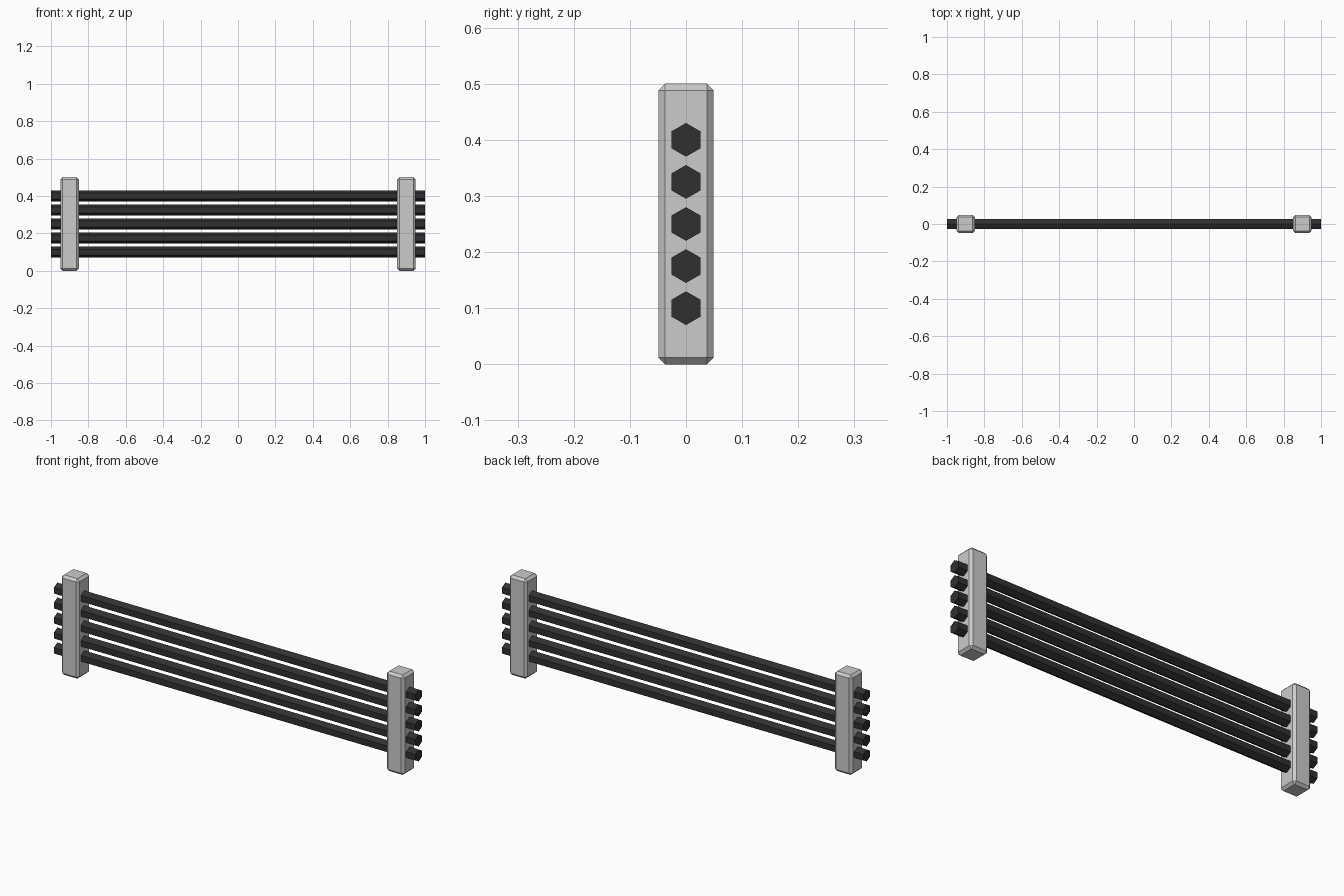
import bpy, bmesh
from math import radians
from mathutils import Matrix

if "Cube" in bpy.data.objects:
    bpy.data.objects.remove(bpy.data.objects["Cube"])

dark = bpy.data.materials.new("dark_metal")
dark.diffuse_color = (0.03, 0.03, 0.03, 1)
dark.use_nodes = True
dark.node_tree.nodes["Principled BSDF"].inputs["Base Color"].default_value = dark.diffuse_color


def add_object(name, bm, material=None):
    mesh = bpy.data.meshes.new(name)
    bm.to_mesh(mesh)
    bm.free()
    obj = bpy.data.objects.new(name, mesh)
    bpy.context.collection.objects.link(obj)
    if material:
        mesh.materials.append(material)
    return obj


# Chamfered square posts
for side, x in (("left", -0.9), ("right", 0.9)):
    bm = bmesh.new()
    size = Matrix.Diagonal((0.098, 0.098, 0.5, 1))
    bmesh.ops.create_cube(bm, size=1, matrix=Matrix.Translation((x, 0, 0.25)) @ size)
    bmesh.ops.bevel(bm, geom=bm.edges[:], offset=0.012, segments=1,
                    affect='EDGES', profile=0.5)
    add_object(f"{side}_post", bm)

# Five hexagonal rails running through both posts, corners pointing up
for i in range(5):
    bm = bmesh.new()
    bmesh.ops.create_cone(
        bm, cap_ends=True, segments=6, radius1=0.03, radius2=0.03, depth=2,
        matrix=Matrix.Translation((0, 0, 0.1 + 0.075 * i)) @ Matrix.Rotation(radians(90), 4, 'Y'))
    # Turn the hexagon if its corners are not at top and bottom
    if max(v.co.z for v in bm.verts) < 0.1 + 0.075 * i + 0.029:
        bmesh.ops.rotate(bm, verts=bm.verts, cent=(0, 0, 0.1 + 0.075 * i),
                         matrix=Matrix.Rotation(radians(30), 3, 'X'))
    add_object(f"rail_{i + 1}", bm, dark)
